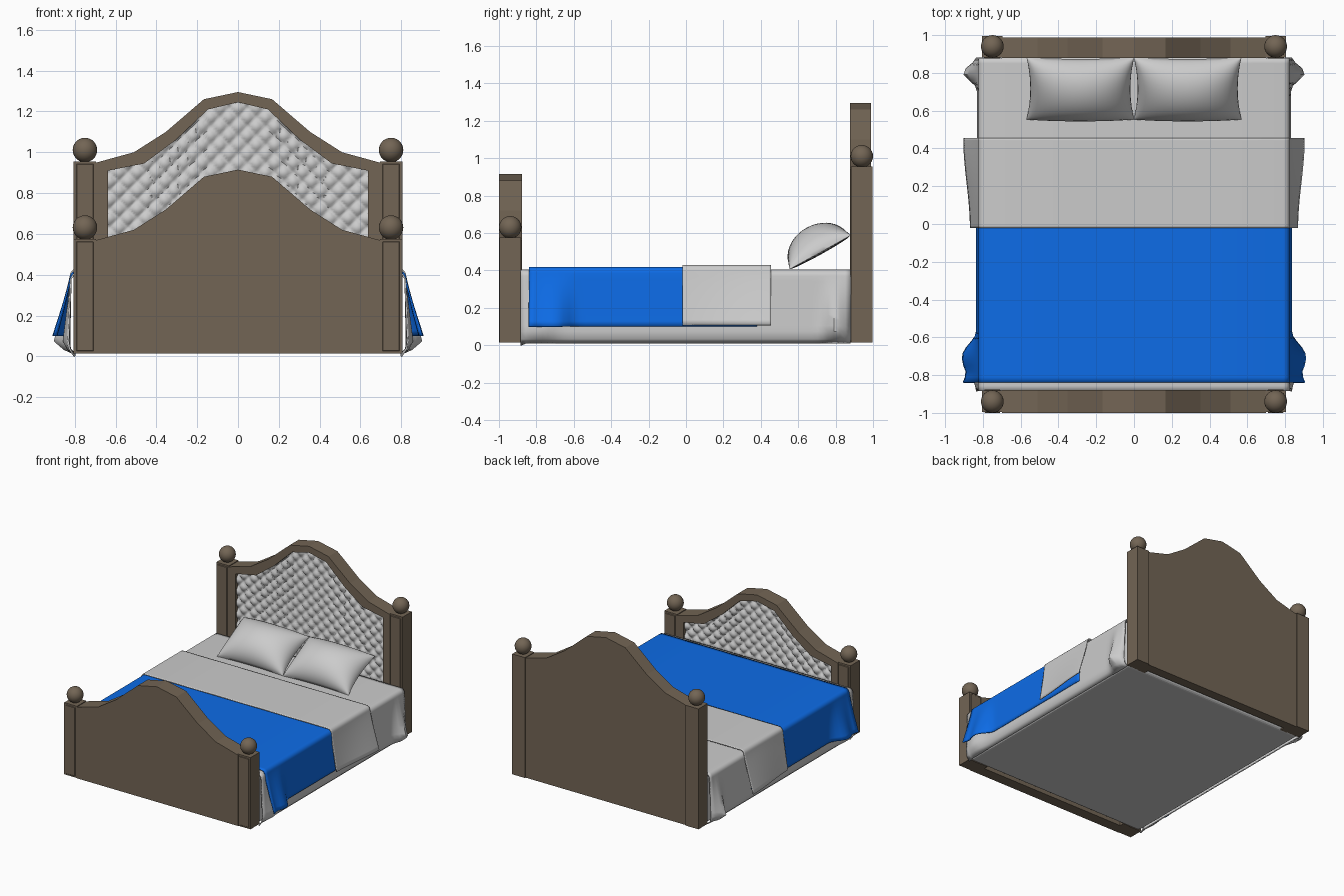
import bpy, bmesh, math
from mathutils import Vector

if "Cube" in bpy.data.objects:
    bpy.data.objects.remove(bpy.data.objects["Cube"])


def material(name, rgb):
    m = bpy.data.materials.new(name)
    m.diffuse_color = (*rgb, 1)
    m.use_nodes = True
    m.node_tree.nodes["Principled BSDF"].inputs["Base Color"].default_value = m.diffuse_color
    return m


WOOD = material("wood", (0.17, 0.13, 0.09))
BLUE = material("blue_cloth", (0.004, 0.15, 0.8))


def finish(name, bm, mat=None, smooth=None):
    bmesh.ops.remove_doubles(bm, verts=bm.verts, dist=1e-5)
    bmesh.ops.recalc_face_normals(bm, faces=bm.faces)
    me = bpy.data.meshes.new(name)
    bm.to_mesh(me)
    bm.free()
    ob = bpy.data.objects.new(name, me)
    bpy.context.collection.objects.link(ob)
    if mat:
        me.materials.append(mat)
    if smooth:
        bpy.ops.object.select_all(action='DESELECT')
        ob.select_set(True)
        bpy.context.view_layer.objects.active = ob
        bpy.ops.object.shade_smooth_by_angle(angle=math.radians(smooth))
    return ob


def prism(name, pts, y0, y1, mat=None):
    """Outline in x/z pushed from y0 to y1."""
    bm = bmesh.new()
    f = bm.faces.new([bm.verts.new((x, y0, z)) for x, z in pts])
    r = bmesh.ops.extrude_face_region(bm, geom=[f])
    vs = [g for g in r['geom'] if isinstance(g, bmesh.types.BMVert)]
    bmesh.ops.translate(bm, verts=vs, vec=(0, y1 - y0, 0))
    return finish(name, bm, mat)


def box(name, x0, x1, y0, y1, z0, z1, mat=None, bevel=0, segs=1):
    ob = prism(name, [(x0, z0), (x1, z0), (x1, z1), (x0, z1)], y0, y1, mat)
    if bevel:
        b = ob.modifiers.new("bevel", 'BEVEL')
        b.width, b.segments = bevel, segs
    return ob


def add_grid(bm, nu, nv, fn):
    g = [[bm.verts.new(fn(i / nu, j / nv)) for j in range(nv + 1)] for i in range(nu + 1)]
    for i in range(nu):
        for j in range(nv):
            bm.faces.new((g[i][j], g[i + 1][j], g[i + 1][j + 1], g[i][j + 1]))


def mirrored(half):
    return [(-x, z) for x, z in reversed(half)] + half[1:]


def interp(pts, x):
    for (xa, za), (xb, zb) in zip(pts, pts[1:]):
        if x <= xb:
            return za + (zb - za) * (x - xa) / (xb - xa)
    return pts[-1][1]


# Headboard and footboard share one crest; the foot is lower and turned round
OUTER = [(0, 1.295), (.167, 1.26), (.353, 1.10), (.51, 1.0), (.70, .948)]
INNER = [(0, 1.245), (.147, 1.21), (.305, 1.06), (.46, .945), (.637, .91)]
BASE = 0.015


def bed_end(name, s, drop, back):
    outer = mirrored([(x, z - drop) for x, z in OUTER])
    inner = mirrored([(x, z - drop) for x, z in INNER])
    prism(name + "_back", [(-.70, BASE)] + outer + [(.70, BASE)], s * .915, s * back, WOOD)
    prism(name + "_frame", [(-.70, BASE)] + outer + [(.70, BASE), (.637, BASE)]
          + inner[::-1] + [(-.637, BASE)], s * .878, s * .915, WOOD)

    # diamond tufted padding
    def tuft(u, v):
        x = -.637 + 1.274 * u
        z = .06 + (interp(inner, x) - .06) * v
        a, b = math.pi * (x / .09 + z / .09), math.pi * (x / .09 - z / .09)
        return (x, s * (.912 - .024 * math.sqrt(abs(math.sin(a) * math.sin(b)))), z)
    bm = bmesh.new()
    add_grid(bm, 130, 90, tuft)
    finish(name + "_padding", bm, None, 60)

    # posts with raised panels and ball finials
    top = .955 - drop
    for m, side in ((-1, "left"), (1, "right")):
        xs = sorted((m * .695, m * .805))
        box(f"{name}_post_{side}", *xs, s * .882, s * .996, BASE, top, WOOD)
        xs = sorted((m * .708, m * .792))
        faces = [(.876, .884)] + ([(.994, 1.0)] if s < 0 else [])
        for ya, yb in faces:
            box(f"{name}_post_panel_{side}", *xs, s * ya, s * yb, .025, top - .012, WOOD, .003)
        bm = bmesh.new()
        bmesh.ops.create_uvsphere(bm, u_segments=24, v_segments=14, radius=.06)
        bmesh.ops.translate(bm, verts=bm.verts, vec=(m * .75, s * .94, top + .056))
        finish(f"{name}_finial_{side}", bm, WOOD, 60)


bed_end("headboard", 1, 0, .988)
bed_end("footboard", -1, .38, 1.0)

# Mattress block
mattress = box("mattress", -.80, .80, -.895, .895, BASE, .395, None, .03, 4)


def step(a, b, t):
    t = min(1, max(0, (t - a) / (b - a)))
    return t * t * (3 - 2 * t)


def bump(y, c, w):
    return math.exp(-((y - c) / w) ** 2)


def drape(name, y0, y1, top, hem, flare, mat=None, tuck=False, ny=40):
    """Cloth laid across the bed, hanging over both sides."""
    r, n = .03, 10
    side = .79 + r

    def section(y):
        pts = [(0, top), (.4, top)]
        for k in range(6):
            a = math.pi / 2 * k / 5
            pts.append((side - r + r * math.sin(a), top - r + r * math.cos(a)))
        for k in range(1, n + 1):
            t = k / n
            pts.append((side + flare(y) * t ** 1.1, top - r + (hem - top + r) * t))
        if tuck:
            pts.append((side + flare(y) * .4, (hem + BASE) / 2 - .01))
            pts.append((.80, 0 if y < -.86 else .012))
        return mirrored(pts)

    count = len(section(y0)) - 1
    rows = [section(y0 + (y1 - y0) * j / ny) for j in range(ny + 1)]

    def point(u, v):
        x, z = rows[round(v * ny)][round(u * count)]
        return (x, y0 + (y1 - y0) * v, z)
    bm = bmesh.new()
    add_grid(bm, count, ny, point)
    ob = finish(name, bm, mat, 50)
    s = ob.modifiers.new("thickness", 'SOLIDIFY')
    s.thickness, s.offset = .008, 0
    return ob


# Bed linen layers
drape("bed_sheet", -.885, .88, .40, .075,
      lambda y: .006 + .075 * bump(y, .80, .05) + .03 * bump(y, -.78, .08), None, True, 60)
drape("blanket", -.84, .38, .415, .10,
      lambda y: .012 + .075 * step(-.57, -.70, y) - .02 * bump(y, -.79, .04), BLUE)
drape("folded_sheet", -.02, .455, .426, .107,
      lambda y: .045 + .035 * step(-.02, .45, y))

# Pillows: domed on top, flat below, leaning on the headboard
ang = math.radians(29)
along = Vector((0, math.cos(ang), math.sin(ang)))
up = Vector((0, -math.sin(ang), math.cos(ang)))
for m, side in ((-1, "left"), (1, "right")):
    bm = bmesh.new()
    for height in (.15, -.012):
        def pillow(p, q, h=height):
            u, v = -math.cos(math.pi * p), -math.cos(math.pi * q)
            puff = h * (max(0, (1 - u * u) * (1 - v * v))) ** .48
            x = m * .284 + u * .285 * (1 - .07 * (1 - v * v))
            w = v * .187 * (1 - .04 * (1 - u * u))
            return Vector((x, .717, .497)) + along * w + up * puff
        add_grid(bm, 24, 20, pillow)
    finish(f"pillow_{side}", bm, None, 60)
